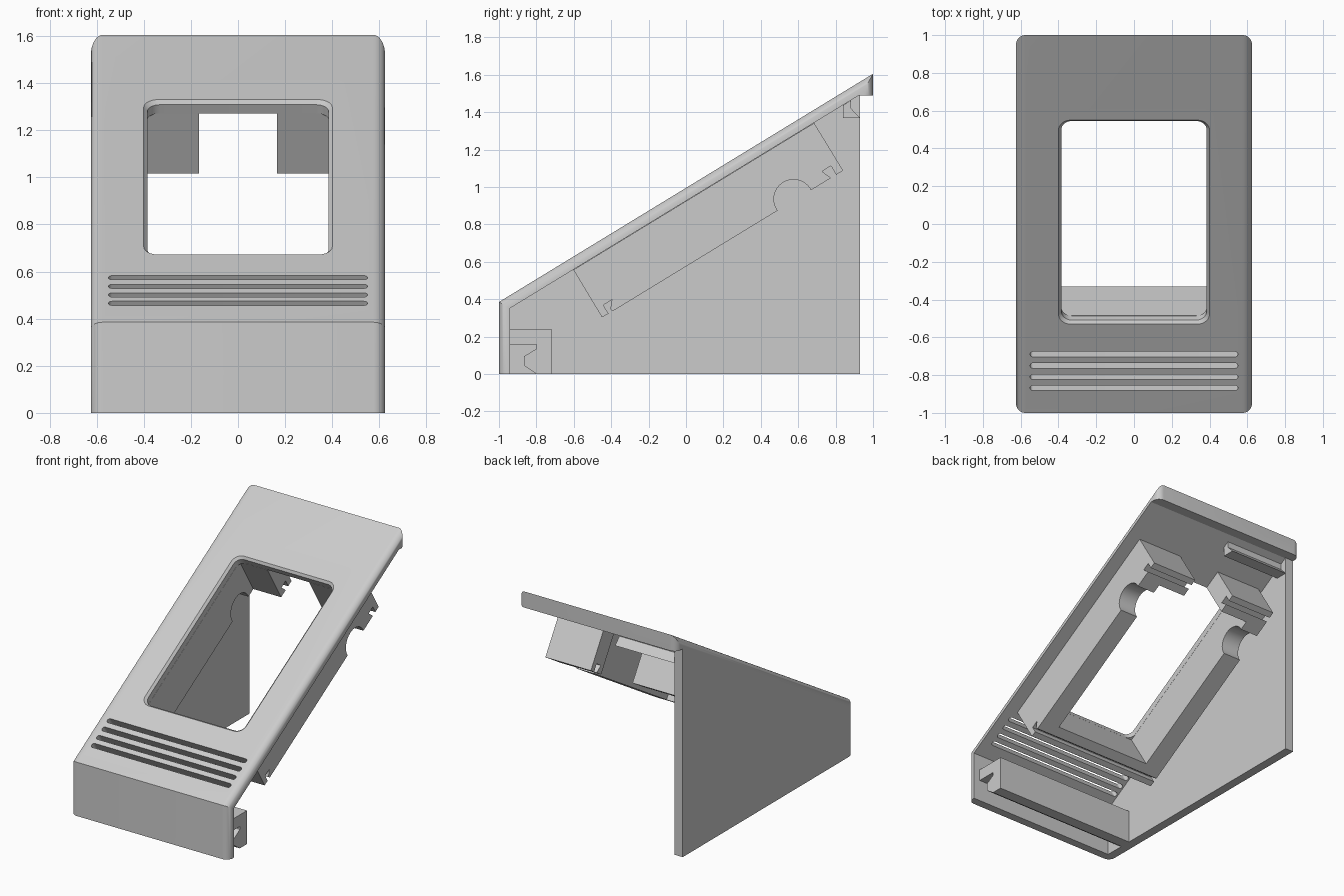
import bpy, bmesh, math

if "Cube" in bpy.data.objects:
    bpy.data.objects.remove(bpy.data.objects["Cube"])

SLOPE = math.atan(0.61)
C, S = math.cos(SLOPE), math.sin(SLOPE)

plastic = bpy.data.materials.new("grey_plastic")
plastic.diffuse_color = (0.6, 0.6, 0.6, 1)
plastic.use_nodes = True
plastic.node_tree.nodes["Principled BSDF"].inputs["Base Color"].default_value = plastic.diffuse_color


def tilt(x, s, n):
    """Panel coordinates (across, up the slope, out of the panel) to world."""
    return (x, 0.01 + s * C - n * S, 1.001 + s * S + n * C)


def finish(name, bm):
    bmesh.ops.recalc_face_normals(bm, faces=bm.faces)
    me = bpy.data.meshes.new(name)
    bm.to_mesh(me)
    bm.free()
    ob = bpy.data.objects.new(name, me)
    bpy.context.collection.objects.link(ob)
    me.materials.append(plastic)
    return ob


def loft(name, rings):
    """Solid skin through rings of equal point count, capped at both ends."""
    bm = bmesh.new()
    vs = [[bm.verts.new(p) for p in r] for r in rings]
    k = len(vs[0])
    for a, b in zip(vs, vs[1:]):
        for i in range(k):
            j = (i + 1) % k
            bm.faces.new((a[i], a[j], b[j], b[i]))
    bm.faces.new(vs[0])
    bm.faces.new(vs[-1])
    return finish(name, bm)


def extrude_x(name, profile, x0, x1):
    return loft(name, [[(x, y, z) for y, z in profile] for x in (x0, x1)])


def rounded(hx, hs, r, s0, n, seg=8):
    """Rounded rectangle lying parallel to the sloped panel."""
    pts = []
    for q, (sx, sy) in enumerate([(1, 1), (-1, 1), (-1, -1), (1, -1)]):
        for i in range(seg + 1):
            a = (q + i / seg) * math.pi / 2
            pts.append(tilt(sx * (hx - r) + r * math.cos(a),
                            s0 + sy * (hs - r) + r * math.sin(a), n))
    return pts


def slope_box(name, x0, x1, s0, s1, n0, n1):
    return loft(name, [[tilt(x, s, n) for x, s in
                        ((x0, s0), (x1, s0), (x1, s1), (x0, s1))] for n in (n0, n1)])


def cut(ob, cutters):
    for c in cutters:
        c.hide_render = True
        m = ob.modifiers.new("cut", 'BOOLEAN')
        m.operation, m.solver, m.object = 'DIFFERENCE', 'EXACT', c
        bpy.context.view_layer.objects.active = ob
        bpy.ops.object.modifier_apply(modifier=m.name)
        bpy.data.objects.remove(c)


# Housing: wedge outline with rounded upright corners
housing = extrude_x("housing", [(-1, 0), (-1, 0.385), (1, 1.605), (1, 1.49),
                                (0.93, 1.49), (0.93, 0)], -0.625, 0.625)
bm = bmesh.new()
bm.from_mesh(housing.data)
corners = [e for e in bm.edges
           if all(abs(v.co.y) > 0.99 for v in e.verts)
           and abs(e.verts[0].co.x - e.verts[1].co.x) < 0.01]
bmesh.ops.bevel(bm, geom=corners, offset=0.05, segments=8, profile=0.5, affect='EDGES')
bm.to_mesh(housing.data)
bm.free()

# Hollow, open to the right, back and bottom; window with a chamfered rim; vents
hollow = extrude_x("hollow_cutter", [(-0.94, -0.2), (-0.94, 0.352), (0.925, 1.49),
                                     (1.2, 1.49), (1.2, -0.2)], -0.56, 1)
window = loft("window_cutter", [rounded(0.41, 0.642, 0.07, 0, 0.01),
                                rounded(0.385, 0.617, 0.055, 0, -0.016),
                                rounded(0.385, 0.617, 0.055, 0, -0.2)])
vents = [loft("vent_cutter", [rounded(0.55, 0.0165, 0.016, (y - 0.01) / C, n)
                              for n in (0.05, -0.09)])
         for y in (-0.69, -0.75, -0.81, -0.868)]
cut(housing, [hollow, window] + vents)

# Display frame hanging under the window, with clip grooves at both ends
frame = extrude_x("display_frame", [
    (-0.602, 0.557), (-0.449, 0.303), (-0.414, 0.323), (-0.442, 0.368),
    (-0.396, 0.398), (-0.405, 0.345), (-0.39, 0.337), (0.775, 1.048),
    (0.727, 1.083), (0.775, 1.113), (0.803, 1.065), (0.84, 1.088),
    (0.685, 1.342)], -0.525, 0.525)
pocket = slope_box("pocket_cutter", -0.385, 0.385, -0.617, 0.617, 0.1, -0.6)
gap = slope_box("gap_cutter", -0.165, 0.165, 0.4, 1.1, 0.1, -0.6)
notch = extrude_x("notch_cutter", [(0.575 + 0.105 * math.cos(i * math.pi / 16),
                                    0.935 + 0.105 * math.sin(i * math.pi / 16))
                                   for i in range(32)], -0.7, 0.7)
cut(frame, [pocket, gap, notch])

# Lower catch along the front wall
lower = extrude_x("lower_catch", [
    (-0.94, 0.24), (-0.72, 0.24), (-0.72, 0), (-0.80, 0), (-0.865, 0.045),
    (-0.865, 0.095), (-0.80, 0.135), (-0.80, 0.157), (-0.94, 0.157)], -0.56, 0.575)

# Upper catch under the back edge
upper = extrude_x("upper_catch", [
    (0.84, 1.437), (0.84, 1.37), (0.93, 1.37), (0.882, 1.42), (0.882, 1.463)],
    -0.56, -0.09)

# Smooth the rounded corners only
bpy.ops.object.select_all(action='DESELECT')
for ob in (housing, frame, lower, upper):
    ob.select_set(True)
bpy.context.view_layer.objects.active = housing
bpy.ops.object.shade_smooth_by_angle(angle=math.radians(30))
